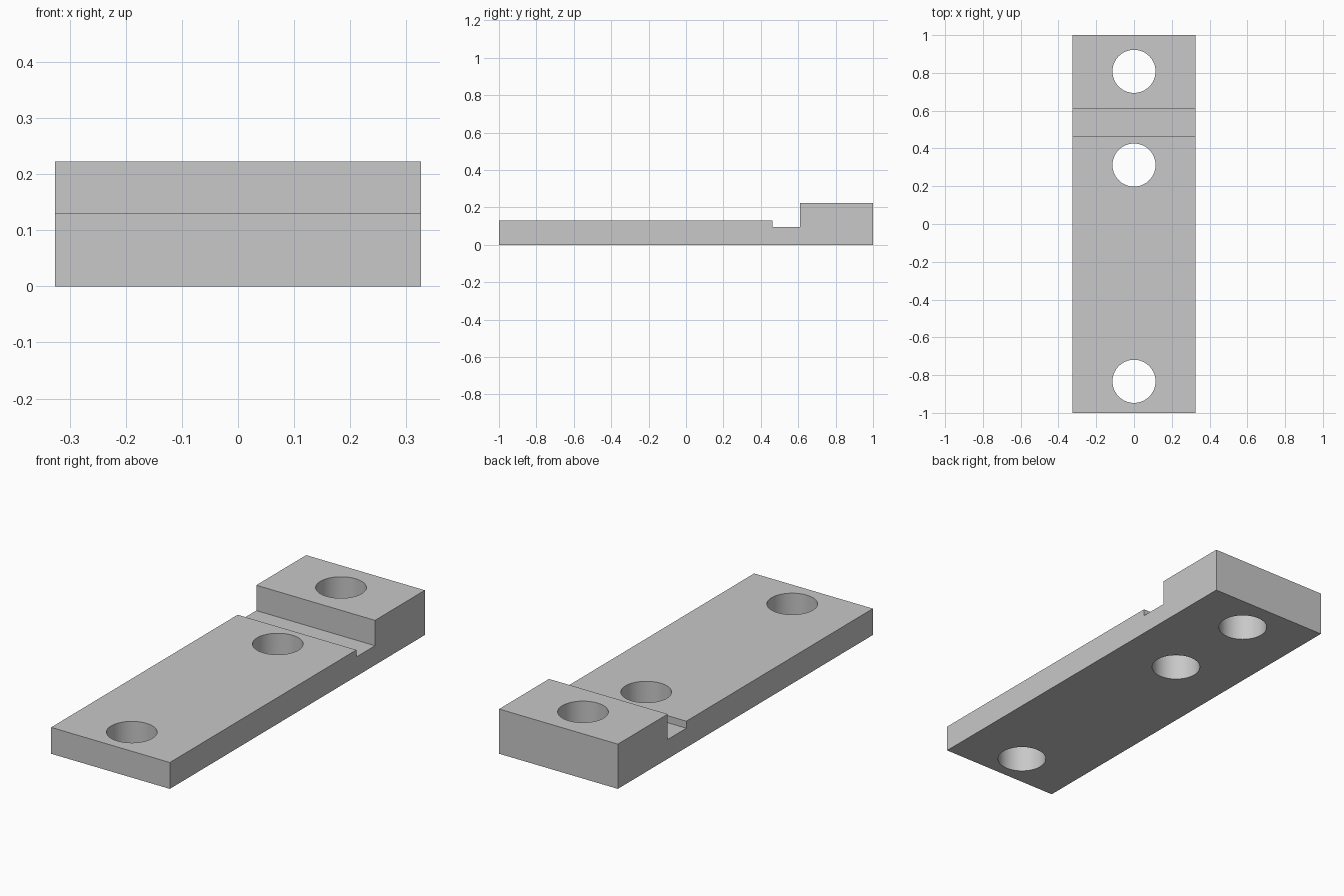
import bpy, bmesh, math

cube = bpy.data.objects.get("Cube")
if cube:
    bpy.data.objects.remove(cube, do_unlink=True)

HALF_WIDTH = 0.326
HOLE_RADIUS = 0.114
HOLE_CENTRES = (-0.833, 0.312, 0.808)

grey = bpy.data.materials.new("light_grey")
grey.use_nodes = True
colour = (0.58, 0.58, 0.58, 1)
grey.diffuse_color = colour
grey.node_tree.nodes["Principled BSDF"].inputs["Base Color"].default_value = colour

# Stepped side profile (y, z) with the relief groove, extruded across the width
profile = [(-1, 0), (1, 0), (1, 0.222), (0.609, 0.222), (0.609, 0.096),
           (0.463, 0.096), (0.463, 0.131), (-1, 0.131)]
bm = bmesh.new()
side = bm.faces.new([bm.verts.new((-HALF_WIDTH, y, z)) for y, z in profile])
extruded = bmesh.ops.extrude_face_region(bm, geom=[side])["geom"]
moved = [v for v in extruded if isinstance(v, bmesh.types.BMVert)]
bmesh.ops.translate(bm, verts=moved, vec=(2 * HALF_WIDTH, 0, 0))
bmesh.ops.recalc_face_normals(bm, faces=bm.faces)
mesh = bpy.data.meshes.new("stepped_plate")
bm.to_mesh(mesh)
bm.free()
mesh.materials.append(grey)
plate = bpy.data.objects.new("stepped_plate", mesh)
bpy.context.collection.objects.link(plate)

# Three through holes
bpy.context.view_layer.objects.active = plate
for y in HOLE_CENTRES:
    bpy.ops.mesh.primitive_cylinder_add(vertices=64, radius=HOLE_RADIUS,
                                        depth=1, location=(0, y, 0.1))
    cutter = bpy.context.object
    cutter.name = "hole_cutter"
    cutter.hide_render = True
    cutter.data.materials.append(grey)
    cut = plate.modifiers.new("hole", "BOOLEAN")
    cut.operation = "DIFFERENCE"
    cut.solver = "EXACT"
    cut.object = cutter
    bpy.context.view_layer.objects.active = plate
    bpy.ops.object.modifier_apply(modifier=cut.name)
    bpy.data.objects.remove(cutter, do_unlink=True)

# Smooth hole walls, crisp plate edges
bpy.ops.object.select_all(action="DESELECT")
plate.select_set(True)
bpy.ops.object.shade_smooth_by_angle(angle=math.radians(30))
